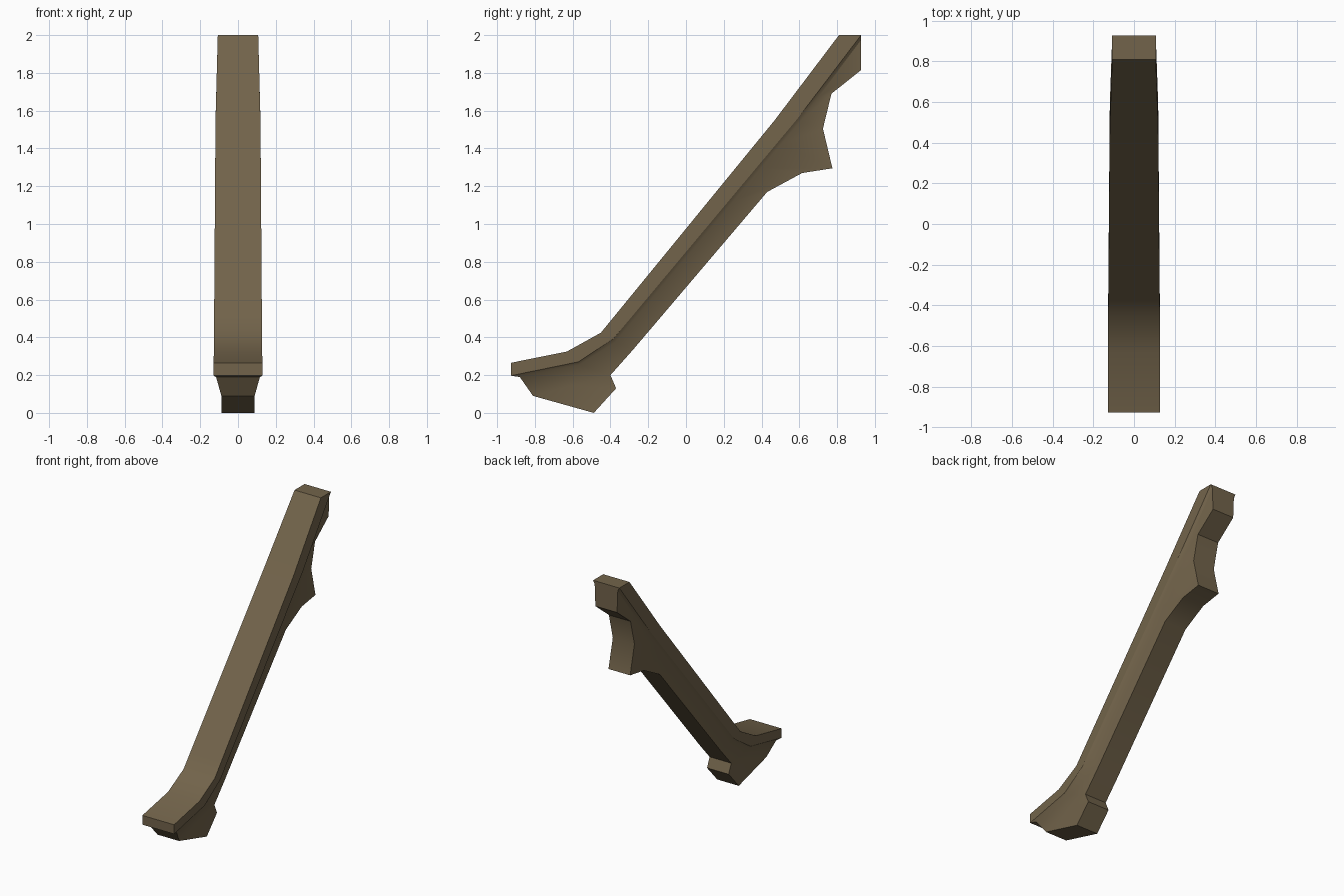
import bpy, bmesh

if "Cube" in bpy.data.objects:
    bpy.data.objects.remove(bpy.data.objects["Cube"])

# Rail stations: top edge (y,z), lower edge (y,z), underside ledge (y,z), half width
RAIL = [
    ((-0.927, 0.265), (-0.927, 0.197), (-0.88, 0.19), 0.129),
    ((-0.63, 0.325), (-0.57, 0.27), (-0.565, 0.255), 0.128),
    ((-0.45, 0.425), (-0.385, 0.392), (-0.375, 0.375), 0.127),
    ((0.47, 1.55), (0.59, 1.557), (0.602, 1.54), 0.119),
    ((0.81, 2.0), (0.927, 2.0), (0.927, 1.975), 0.107),
]
# Bracket outline below the rail: position along the rail, lower edge (y,z)
BRACKET = [
    (0, (-0.81, 0.09)), (1, (-0.605, 0.145)), (2, (-0.40, 0.20)),
    (2.08, (-0.28, 0.335)), (2.64, (0.43, 1.17)), (2.79, (0.615, 1.27)),
    (2.9, (0.775, 1.295)), (3, (0.725, 1.505)), (3.3, (0.77, 1.69)),
    (4, (0.927, 1.815)),
]
FOOT = [(-0.37, 0.13), (-0.488, 0.0)]
LOW_HALF = 0.088
LEDGE = 0.013


def lerp(a, b, f):
    return a + (b - a) * f


def rail_at(t):
    i = min(int(t), len(RAIL) - 2)
    a, b, f = RAIL[i], RAIL[i + 1], t - i
    pts = [(lerp(p[0], q[0], f), lerp(p[1], q[1], f)) for p, q in zip(a[:3], b[:3])]
    return pts, lerp(a[3], b[3], f)


bm = bmesh.new()


def pair(half, p):
    return [bm.verts.new((s * half, p[0], p[1])) for s in (-1, 1)]


def bridge(a, b):
    bm.faces.new((a[0], a[1], b[1], b[0]))


# Cross-sections: rail top, rail edge, ledge, bracket edge
rows = []
for t, low in BRACKET:
    (u, l, d), w = rail_at(t)
    rows.append([pair(w, u), pair(w, l), pair(w - LEDGE, d), pair(LOW_HALF, low)])

# Rail top, both flanks, and underside beyond the foot
for i, (a, b) in enumerate(zip(rows, rows[1:])):
    bridge(a[0], b[0])
    for k in range(3):
        for s in (0, 1):
            bm.faces.new((a[k][s], b[k][s], b[k + 1][s], a[k + 1][s]))
    if i >= 2:
        bridge(a[3], b[3])

# End caps
for row in (rows[0], rows[-1]):
    for k in range(3):
        bridge(row[k], row[k + 1])

# Foot block
rim = [rows[2][3]] + [pair(LOW_HALF, p) for p in FOOT] + [rows[0][3]]
for a, b in zip(rim, rim[1:]):
    bridge(a, b)
for s in (0, 1):
    bm.faces.new([r[s] for r in rim] + [rows[1][3][s]])

bmesh.ops.recalc_face_normals(bm, faces=bm.faces)
mesh = bpy.data.meshes.new("bracket_strut")
bm.to_mesh(mesh)
bm.free()

# Brown wood
mat = bpy.data.materials.new("brown_wood")
mat.diffuse_color = (0.17, 0.127, 0.07, 1)
mat.use_nodes = True
mat.node_tree.nodes["Principled BSDF"].inputs["Base Color"].default_value = mat.diffuse_color
mesh.materials.append(mat)

obj = bpy.data.objects.new("bracket_strut", mesh)
bpy.context.collection.objects.link(obj)
bpy.context.view_layer.objects.active = obj
obj.select_set(True)
bpy.ops.object.shade_smooth_by_angle(angle=0.52)
